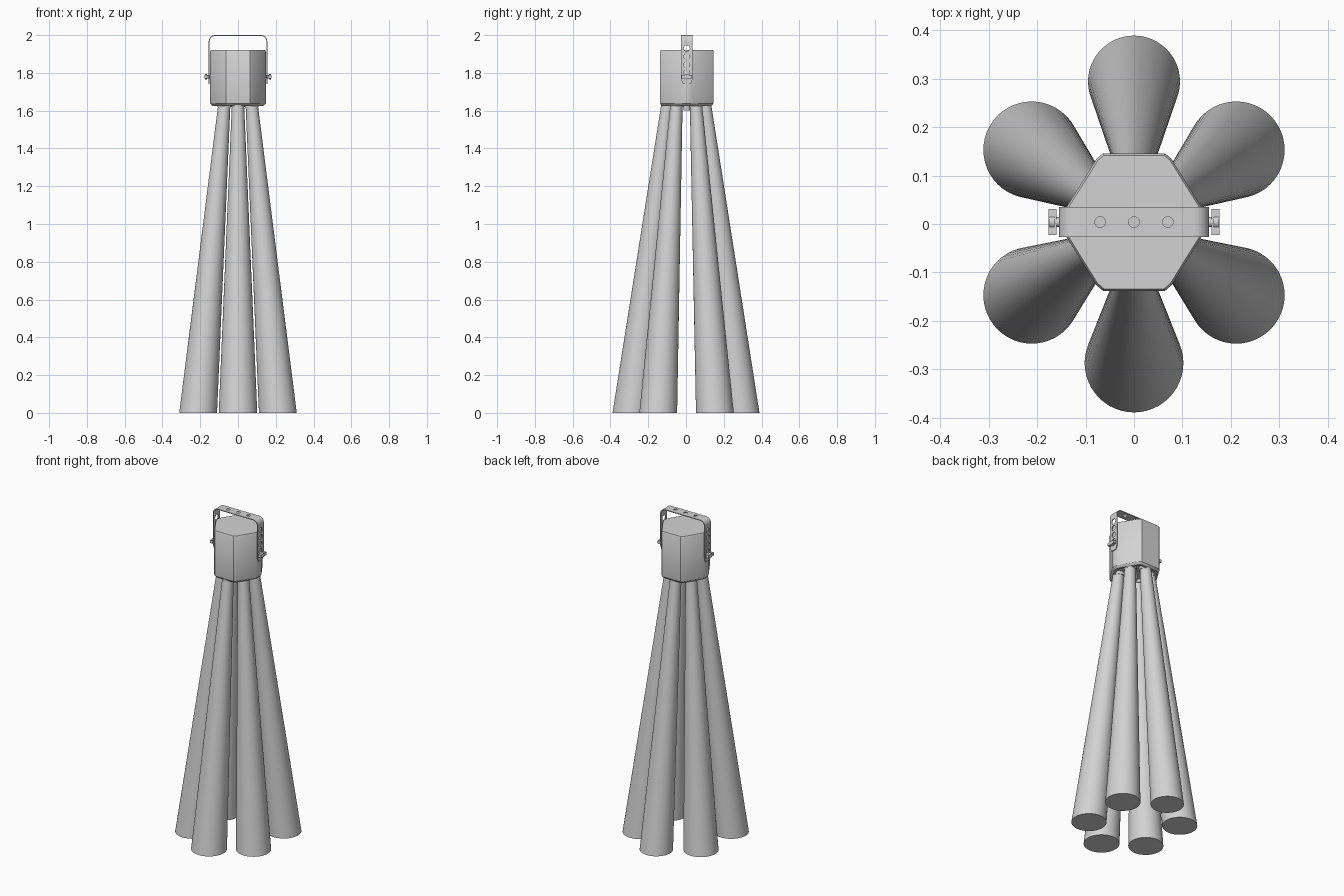
import bpy, bmesh, math
from mathutils import Vector

cube = bpy.data.objects.get("Cube")
if cube:
    bpy.data.objects.remove(cube, do_unlink=True)

grey = bpy.data.materials.new("light_grey")
grey.use_nodes = True
grey.diffuse_color = (0.65, 0.65, 0.65, 1)
grey.node_tree.nodes["Principled BSDF"].inputs["Base Color"].default_value = (0.65, 0.65, 0.65, 1)

MID_Y = 0.004


def finish(name, bm, smooth=True):
    bmesh.ops.recalc_face_normals(bm, faces=bm.faces)
    mesh = bpy.data.meshes.new(name)
    bm.to_mesh(mesh)
    bm.free()
    mesh.materials.append(grey)
    obj = bpy.data.objects.new(name, mesh)
    bpy.context.collection.objects.link(obj)
    bpy.ops.object.select_all(action='DESELECT')
    obj.select_set(True)
    bpy.context.view_layer.objects.active = obj
    if smooth:
        bpy.ops.object.shade_smooth_by_angle(angle=math.radians(30))
    return obj


def loft(bm, rings):
    """Skin equal-length rings of points and cap both ends."""
    loops = [[bm.verts.new(p) for p in ring] for ring in rings]
    n = len(loops[0])
    for a, b in zip(loops, loops[1:]):
        for i in range(n):
            j = (i + 1) % n
            bm.faces.new((a[i], a[j], b[j], b[i]))
    bm.faces.new(loops[0])
    bm.faces.new(loops[-1])


def circle(center, r, n, axis='z'):
    pts = []
    for i in range(n):
        c, s = r * math.cos(math.tau * i / n), r * math.sin(math.tau * i / n)
        pts.append(Vector(center) + Vector((c, s, 0) if axis == 'z' else (0, c, s)))
    return pts


# Hexagonal housing with softened corners, edge bevels and recessed underside
quarter = [(0.148, 0.008), (0.14, 0.03), (0.077, 0.131), (0.064, 0.142)]
outline = quarter + [(-x, y) for x, y in reversed(quarter)]
outline += [(-x, -y) for x, y in outline]
levels = [(1.64, 0.78), (1.625, 0.82), (1.625, 0.91), (1.637, 0.99),
          (1.645, 1.0), (1.912, 1.0), (1.92, 0.97)]
bm = bmesh.new()
loft(bm, [[(x * s, y * s + MID_Y, z) for x, y in outline] for z, s in levels])
finish("housing", bm)

# Sensor stub in the centre of the underside
bm = bmesh.new()
loft(bm, [circle((0, MID_Y, z), 0.016, 20) for z in (1.6, 1.645)])
finish("centre_sensor", bm)

# Six spreading beams, each with a short lens collar
beams = {"front": (0, -0.287, 0.102), "back": (0, 0.294, 0.095)}
for side, sx in (("left", 1), ("right", -1)):
    beams["front_" + side] = (sx * 0.211, -0.147, 0.1)
    beams["back_" + side] = (sx * 0.211, 0.153, 0.1)
for name, (x, y, r) in beams.items():
    top = Vector((x * 0.34, y * 0.34, 1.642))
    bm = bmesh.new()
    loft(bm, [circle((x, y, 0), r, 48), circle(top, 0.032, 48)])
    finish(name + "_beam", bm)
    bm = bmesh.new()
    loft(bm, [circle((top.x, top.y, z), 0.036, 32) for z in (1.62, 1.645)])
    finish(name + "_lens_collar", bm)

# Bent mounting bracket: rounded strip with tapered ends
half = [(0.1525, 1.74, 0.02), (0.1525, 1.768, 0.031)]
for i in range(7):
    a = math.radians(90 * i / 6)
    half.append((0.1225 + 0.03 * math.cos(a), 1.9675 + 0.03 * math.sin(a), 0.031))
path = half + [(-x, z, w) for x, z, w in reversed(half)]
bm = bmesh.new()
rows = [[bm.verts.new((x, MID_Y + s * w, z)) for s in (-1, 1)] for x, z, w in path]
for a, b in zip(rows, rows[1:]):
    bm.faces.new((a[0], b[0], b[1], a[1]))
bracket = finish("bracket", bm, smooth=False)
solid = bracket.modifiers.new("thickness", 'SOLIDIFY')
solid.thickness = 0.005
solid.offset = 0

# Drill the bracket holes
bm = bmesh.new()
for z in (1.93, 1.887, 1.843, 1.8):
    loft(bm, [circle((x, MID_Y, z), 0.016, 24, 'x') for x in (-0.2, 0.2)])
for x in (-0.07, 0, 0.07):
    loft(bm, [circle((x, MID_Y, z), 0.011, 24) for z in (1.975, 2.02)])
cutter = finish("hole_cutter", bm, smooth=False)
cutter.hide_render = True
drill = bracket.modifiers.new("holes", 'BOOLEAN')
drill.operation = 'DIFFERENCE'
drill.solver = 'EXACT'
drill.object = cutter
bpy.ops.object.select_all(action='DESELECT')
bracket.select_set(True)
bpy.context.view_layer.objects.active = bracket
for modifier in ("thickness", "holes"):
    bpy.ops.object.modifier_apply(modifier=modifier)
bpy.data.objects.remove(cutter, do_unlink=True)
bpy.ops.object.shade_smooth_by_angle(angle=math.radians(30))

# Clamp bolts with winged knobs on both sides
for side, sx in (("left", 1), ("right", -1)):
    bm = bmesh.new()
    loft(bm, [circle((sx * x, MID_Y, 1.78), r, 20, 'x')
              for x, r in ((0.14, 0.01), (0.164, 0.01), (0.164, 0.014), (0.176, 0.014))])
    finish(side + "_clamp_bolt", bm)
    bm = bmesh.new()
    loft(bm, [[(sx * x, MID_Y + y, 1.78 + z) for y, z in
               ((-0.027, -0.009), (0.027, -0.009), (0.027, 0.009), (-0.027, 0.009))]
              for x in (0.16, 0.177)])
    finish(side + "_wing_knob", bm)
